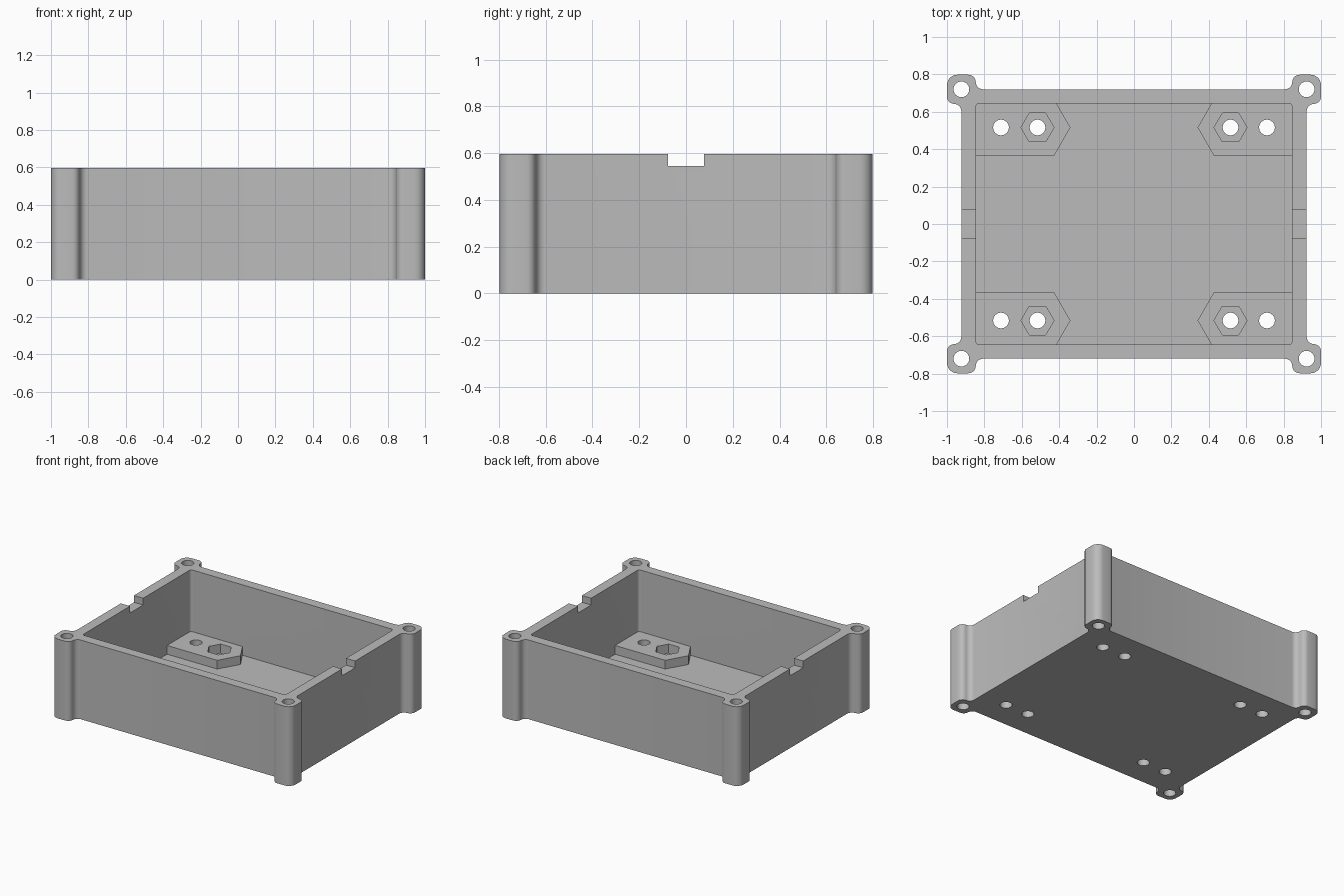
import bpy
from math import pi, sin, cos, tan, radians
from mathutils import Vector

cube = bpy.data.objects.get("Cube")
if cube:
    bpy.data.objects.remove(cube, do_unlink=True)

HEIGHT, FLOOR, PAD_TOP = 0.597, 0.066, 0.132
OUT_X, OUT_Y = 0.923, 0.72        # outer wall faces
IN_X, IN_Y = 0.846, 0.645         # cavity faces
END_X, END_Y = 1.0, 0.798         # outer faces of the corner lugs
PEG_X, SCREW_X, PAD_Y = 0.711, 0.516, 0.516
HOLE_R = 0.042
SIDES = [(sx, sy) for sx in (1, -1) for sy in (1, -1)]

grey = bpy.data.materials.new("plain grey")
grey.use_nodes = True
colour = (0.5, 0.5, 0.5, 1)
grey.diffuse_color = colour
grey.node_tree.nodes["Principled BSDF"].inputs["Base Color"].default_value = colour


def rounded(corners, steps=6):
    """Outline from (x, y, radius) corners, each replaced by a tangent arc."""
    points = []
    for i, (x, y, r) in enumerate(corners):
        p = Vector((x, y))
        if r == 0:
            points.append(p)
            continue
        a = (Vector(corners[i - 1][:2]) - p).normalized()
        b = (Vector(corners[(i + 1) % len(corners)][:2]) - p).normalized()
        half = a.angle(b) / 2
        centre = p + (a + b).normalized() * r / sin(half)
        start = p + a * r / tan(half) - centre
        end = p + b * r / tan(half) - centre
        for k in range(steps + 1):
            t = k / steps * (pi / 2)
            points.append(centre + start * cos(t) + end * sin(t))
    return points


def ngon(x, y, r, n):
    return [(x + r * cos(2 * pi * k / n), y + r * sin(2 * pi * k / n)) for k in range(n)]


def prism(name, outline, z0, z1):
    """Extrude a counter-clockwise outline from z0 to z1."""
    n = len(outline)
    verts = [(p[0], p[1], z) for z in (z0, z1) for p in outline]
    faces = [list(range(n))[::-1], list(range(n, 2 * n))]
    faces += [(i, (i + 1) % n, n + (i + 1) % n, n + i) for i in range(n)]
    mesh = bpy.data.meshes.new(name)
    mesh.from_pydata(verts, [], faces)
    mesh.materials.append(grey)
    obj = bpy.data.objects.new(name, mesh)
    bpy.context.collection.objects.link(obj)
    return obj


def combine(target, tool, operation):
    """Apply a boolean and discard the tool."""
    mod = target.modifiers.new("combine", "BOOLEAN")
    mod.operation, mod.object, mod.solver = operation, tool, "EXACT"
    bpy.context.view_layer.objects.active = target
    bpy.ops.object.modifier_apply(modifier=mod.name)
    bpy.data.objects.remove(tool, do_unlink=True)


def rectangle(x, y, r=0):
    return rounded([(x, -y, r), (x, y, r), (-x, y, r), (-x, -y, r)])


# Outer shell with a rounded lug at each corner
s = 0.039
quarter = [(OUT_X, 2 * OUT_Y - END_Y, s), (END_X, 2 * OUT_Y - END_Y, s),
           (END_X, END_Y, 0.055), (IN_X, END_Y, s), (IN_X, OUT_Y, s)]
corners = []
for sx, sy in ((1, 1), (-1, 1), (-1, -1), (1, -1)):
    part = [(x * sx, y * sy, r) for x, y, r in quarter]
    corners += part if sx * sy > 0 else part[::-1]
body = prism("enclosure_body", rounded(corners), 0, HEIGHT)

# Open cavity
combine(body, prism("cavity", rectangle(IN_X, IN_Y, 0.02), FLOOR, 1), "DIFFERENCE")

# Mounting pads with a half-hexagon end, reaching into the walls
R = 0.176
h = R * sin(pi / 3)
for sx, sy in SIDES:
    pad = [(0.88, PAD_Y - h), (0.88, PAD_Y + h), (SCREW_X - R / 2, PAD_Y + h),
           (SCREW_X - R, PAD_Y), (SCREW_X - R / 2, PAD_Y - h)]
    pad = [(x * sx, y * sy) for x, y in pad]
    combine(body, prism("pad", pad if sx * sy > 0 else pad[::-1], 0.03, PAD_TOP), "UNION")

# Through holes and hexagonal nut pockets
for sx, sy in SIDES:
    for x, y in ((END_X - 0.077, OUT_Y), (PEG_X, PAD_Y), (SCREW_X, PAD_Y)):
        combine(body, prism("hole", ngon(x * sx, y * sy, HOLE_R, 32), -0.1, 1), "DIFFERENCE")
    pocket = ngon(SCREW_X * sx, PAD_Y * sy, 0.088, 6)
    combine(body, prism("pocket", pocket, FLOOR - 0.003, 0.3), "DIFFERENCE")

# Notches in the two side walls
combine(body, prism("notch", rectangle(1.2, 0.078), 0.546, 1), "DIFFERENCE")

# Smooth the curved walls, keep edges sharp
bpy.ops.object.select_all(action="DESELECT")
body.select_set(True)
bpy.context.view_layer.objects.active = body
bpy.ops.object.shade_smooth_by_angle(angle=radians(30))
